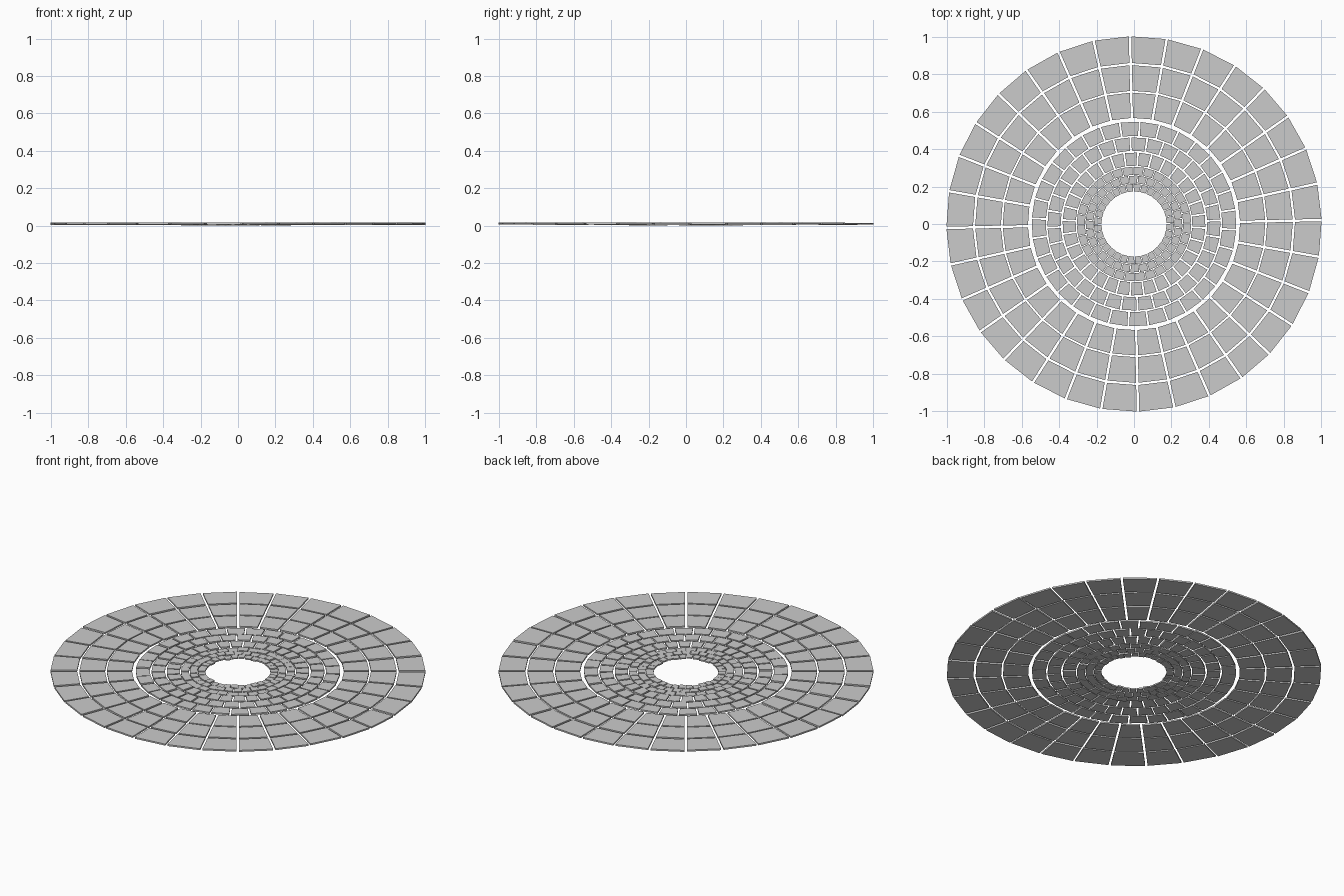
import bpy, bmesh, random
from math import cos, sin, radians, pi

if "Cube" in bpy.data.objects:
    bpy.data.objects.remove(bpy.data.objects["Cube"])

random.seed(4)
N = 32  # stones per ring


def stone(bm, r0, r1, a0, a1, gap, z0, z1):
    """One flat-faced wedge-shaped paving stone with parallel joints."""
    def corner(r, a, s, z):
        d = s * gap / 2
        return bm.verts.new((r * cos(a) - d * sin(a), r * sin(a) + d * cos(a), z))
    rings = [[corner(r0, a0, 1, z), corner(r1, a0, 1, z),
              corner(r1, a1, -1, z), corner(r0, a1, -1, z)] for z in (z0, z1)]
    lo, hi = rings
    bm.faces.new(lo[::-1])
    bm.faces.new(hi)
    for i in range(4):
        j = (i + 1) % 4
        bm.faces.new((lo[i], lo[j], hi[j], hi[i]))


def paving_ring(name, r0, r1, phase, gap, z, jitter, thick):
    bm = bmesh.new()
    step = 2 * pi / N
    for i in range(N):
        a = radians(phase) + i * step
        zz = z + random.uniform(-jitter, jitter)
        stone(bm, r0, r1, a, a + step, gap, zz, zz + thick)
    me = bpy.data.meshes.new(name)
    bm.to_mesh(me)
    bm.free()
    ob = bpy.data.objects.new(name, me)
    bpy.context.collection.objects.link(ob)


# outer band: large stones with aligned joints
for k, (r0, r1) in enumerate([(0.567, 0.702), (0.712, 0.849), (0.861, 1.003)]):
    paving_ring(f"outer_ring_{k + 1}", r0, r1, 1.2, 0.013, 0.006, 0.0015, 0.009)

# middle band: smaller stones laid in staggered courses
for k, (r0, r1, ph) in enumerate([(0.312, 0.382, -3.2), (0.392, 0.463, 2.4), (0.472, 0.547, -3.2)]):
    paving_ring(f"middle_ring_{k + 1}", r0, r1, ph, 0.010, 0.006, 0.002, 0.009)

# inner band: finest stones around the central hole
for k, (r0, r1, ph) in enumerate([(0.174, 0.214, 1.0), (0.218, 0.259, -4.6), (0.263, 0.306, 1.0)]):
    paving_ring(f"inner_ring_{k + 1}", r0, r1, ph, 0.004, 0.004, 0.004, 0.008)
